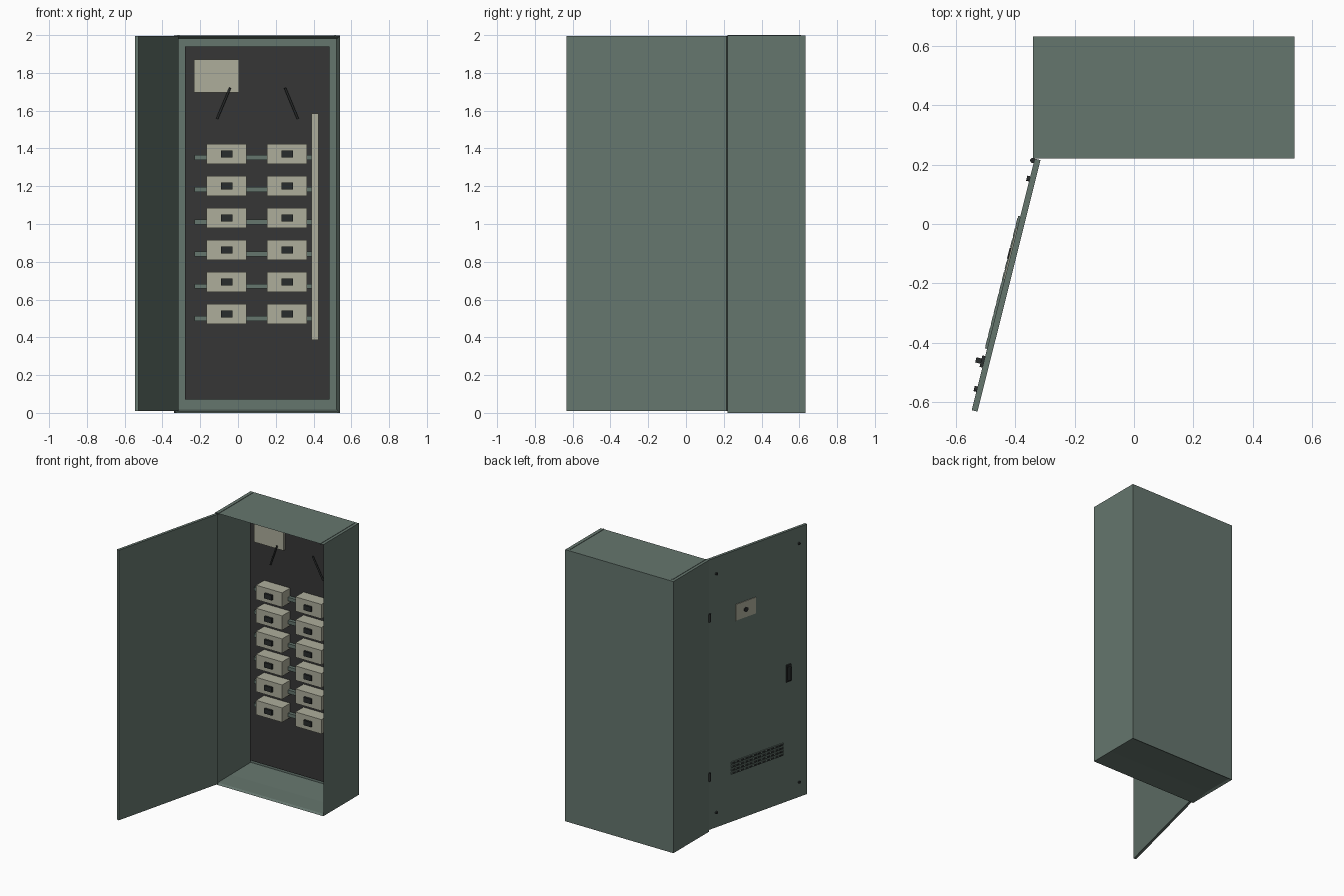
import bpy, bmesh, math
from mathutils import Matrix, Vector

cube = bpy.data.objects.get("Cube")
if cube:
    bpy.data.objects.remove(cube)


def material(name, rgb):
    m = bpy.data.materials.new(name)
    m.use_nodes = True
    colour = (*rgb, 1)
    m.diffuse_color = colour
    m.node_tree.nodes["Principled BSDF"].inputs["Base Color"].default_value = colour
    return m


GREEN = material("grey green paint", (0.13, 0.18, 0.155))
BEIGE = material("beige plastic", (0.42, 0.42, 0.33))
CHARCOAL = material("charcoal panel", (0.037, 0.037, 0.037))
BLACK = material("black fittings", (0.022, 0.025, 0.025))


def finish(name, bm, mat, matrix=None):
    bmesh.ops.recalc_face_normals(bm, faces=bm.faces)
    mesh = bpy.data.meshes.new(name)
    bm.to_mesh(mesh)
    bm.free()
    mesh.materials.append(mat)
    obj = bpy.data.objects.new(name, mesh)
    bpy.context.collection.objects.link(obj)
    if matrix:
        obj.matrix_world = matrix
    return obj


def add_box(bm, x, y, z):
    size = [b - a for a, b in (x, y, z)]
    mid = [(a + b) / 2 for a, b in (x, y, z)]
    m = Matrix.Translation(mid) @ Matrix.Diagonal((*size, 1))
    bmesh.ops.create_cube(bm, size=1, matrix=m)


def box(name, x, y, z, mat, matrix=None):
    bm = bmesh.new()
    add_box(bm, x, y, z)
    return finish(name, bm, mat, matrix)


def rod(name, start, end, radius, mat, matrix=None, sides=12):
    a, b = Vector(start), Vector(end)
    turn = (b - a).to_track_quat("Z", "Y").to_matrix().to_4x4()
    bm = bmesh.new()
    bmesh.ops.create_cone(bm, cap_ends=True, segments=sides, radius1=radius, radius2=radius,
                          depth=(b - a).length, matrix=Matrix.Translation((a + b) / 2) @ turn)
    return finish(name, bm, mat, matrix)


# Cabinet shell: hollow from the front, shallow recess underneath
bm = bmesh.new()
add_box(bm, (-0.34, 0.54), (0.22, 0.632), (0, 1.997))
bm.normal_update()
for direction, rim, depth in ((Vector((0, -1, 0)), 0.026, 0.386), (Vector((0, 0, -1)), 0.025, 0.008)):
    face = max(bm.faces, key=lambda f: f.normal.dot(direction) * f.calc_area())
    bmesh.ops.inset_region(bm, faces=[face], thickness=rim)
    bmesh.ops.translate(bm, verts=face.verts, vec=-direction * depth)
    bm.normal_update()
finish("cabinet_shell", bm, GREEN)

# Roof seams
for side, x in (("right", -0.315), ("left", 0.515)):
    box(f"roof_seam_{side}", (x - 0.004, x + 0.004), (0.22, 0.61), (1.99, 2.0), GREEN)

# Mounting panel on standoffs
box("mounting_panel", (-0.28, 0.485), (0.54, 0.555), (0.07, 1.94), CHARCOAL)
for x in (-0.24, 0.445):
    for z in (0.12, 1.89):
        rod("panel_standoff", (x, 0.55, z), (x, 0.61, z), 0.012, GREEN)

# Rows of breakers on rails
for row in range(6):
    z = 0.524 + row * 0.1693
    rail = 0.5 + row * 0.1704
    box("breaker_rail", (-0.23, 0.425), (0.515, 0.541), (rail - 0.013, rail + 0.013), GREEN)
    for x in (-0.06, 0.26):
        box("breaker_body", (x - 0.106, x + 0.106), (0.447, 0.541), (z - 0.053, z + 0.053), BEIGE)
        box("breaker_toggle", (x - 0.031, x + 0.031), (0.432, 0.45), (z - 0.018, z + 0.018), BLACK)

# Cable duct, terminal cover and two short cables
box("cable_duct", (0.39, 0.425), (0.49, 0.541), (0.385, 1.585), BEIGE)
box("terminal_cover", (-0.232, 0.006), (0.52, 0.541), (1.695, 1.87), BEIGE)
rod("cable_right", (-0.042, 0.513, 1.72), (-0.111, 0.535, 1.556), 0.006, BLACK)
rod("cable_left", (0.249, 0.513, 1.72), (0.317, 0.535, 1.556), 0.006, BLACK)

# Door, swung open: local x runs from the hinge, local -y is its outer side
DOOR = Matrix.Translation((-0.315, 0.215, 0)) @ Matrix.Rotation(math.radians(-104.05), 4, "Z")
T = 0.02
box("door_leaf", (0, 0.873), (-T, 0), (0.01, 1.995), GREEN, DOOR)

# Door label with its knob
box("door_label", (0.24, 0.42), (-T - 0.004, -T), (1.478, 1.597), BEIGE, DOOR)
rod("label_knob", (0.33, -T, 1.535), (0.33, -T - 0.009, 1.535), 0.018, BLACK, DOOR)

# Door handle
box("handle_base", (0.685, 0.725), (-T - 0.01, -T), (0.89, 1.015), BLACK, DOOR)
box("handle_lever", (0.696, 0.714), (-T - 0.028, -T - 0.008), (0.905, 1.0), BLACK, DOOR)

# Louvred vent
for row in range(4):
    z = 0.36 + row * 0.025
    box("vent_louvre", (0.2, 0.66), (-T - 0.007, -T), (z, z + 0.016), GREEN, DOOR)
    bm = bmesh.new()
    for col in range(12):
        x = 0.207 + col * 0.038
        add_box(bm, (x, x + 0.026), (-T - 0.008, -T - 0.006), (z + 0.003, z + 0.013))
    finish("vent_slots", bm, BLACK, DOOR)

# Corner screws and hinges
for z in (0.12, 1.875):
    for x in (0.07, 0.8):
        rod("door_screw", (x, -T, z), (x, -T - 0.01, z), 0.009, BLACK, DOOR)
for z in (0.4, 1.57):
    rod("hinge_pin", (-0.341, 0.214, z - 0.03), (-0.341, 0.214, z + 0.03), 0.009, BLACK)
